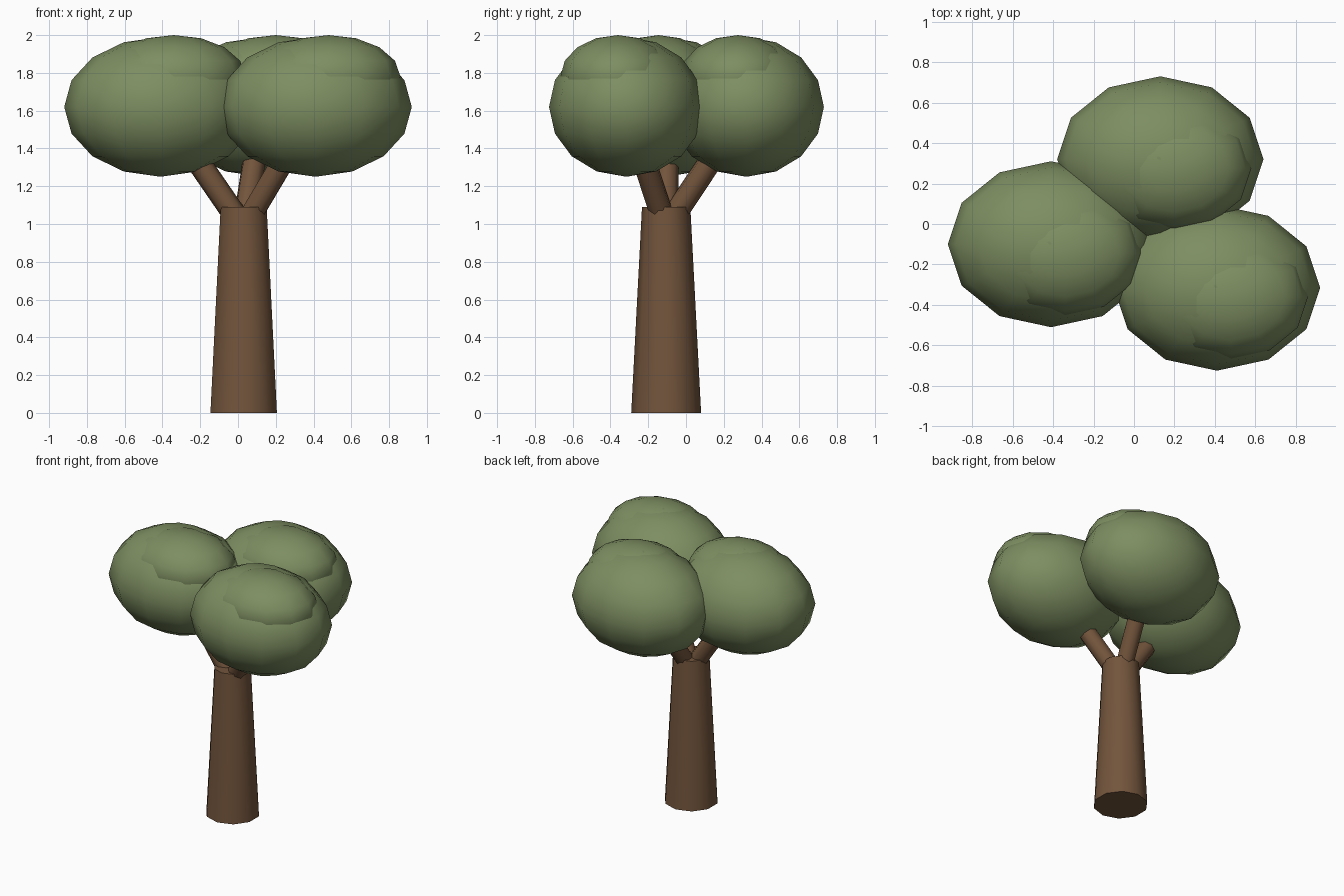
import bpy
import math
from mathutils import Vector

cube = bpy.data.objects.get("Cube")
if cube:
    bpy.data.objects.remove(cube, do_unlink=True)


def make_material(name, rgb):
    mat = bpy.data.materials.new(name)
    mat.use_nodes = True
    mat.diffuse_color = (*rgb, 1)
    mat.node_tree.nodes["Principled BSDF"].inputs["Base Color"].default_value = (*rgb, 1)
    return mat


bark = make_material("bark brown", (0.17, 0.09, 0.045))
leaf = make_material("leaf green", (0.205, 0.27, 0.12))


def finish(name, mat):
    obj = bpy.context.object
    obj.name = name
    obj.data.materials.append(mat)
    bpy.ops.object.shade_smooth_by_angle(angle=math.radians(50))
    return obj


def ellipsoid(name, centre, radii):
    bpy.ops.mesh.primitive_uv_sphere_add(segments=12, ring_count=8, radius=1, location=centre)
    bpy.context.object.scale = radii
    bpy.ops.object.transform_apply(location=False, rotation=False, scale=True)
    return finish(name, leaf)


# Tapered trunk
trunk_x, trunk_y, trunk_height = 0.03, -0.105, 1.09
bpy.ops.mesh.primitive_cone_add(vertices=10, radius1=0.185, radius2=0.128, depth=trunk_height,
                                location=(trunk_x, trunk_y, trunk_height / 2))
finish("trunk", bark)

# Three leaf clumps, each with a raised crown and a branch from the trunk
clumps = {"left": (0.41, -0.315), "right": (-0.41, -0.10), "back": (0.13, 0.32)}
fork = Vector((trunk_x, trunk_y, 0.98))
for side, (x, y) in clumps.items():
    centre = Vector((x, y, 1.62))
    ellipsoid(side + "_leaf_clump", centre, (0.51, 0.41, 0.37))
    ellipsoid(side + "_leaf_crown", centre + Vector((0.07, -0.045, 0.16)), (0.38, 0.305, 0.22))

    direction = centre - fork
    length = direction.length * 0.75
    bpy.ops.mesh.primitive_cylinder_add(vertices=8, radius=0.063, depth=length,
                                        location=fork + direction.normalized() * length / 2,
                                        rotation=direction.to_track_quat("Z", "Y").to_euler())
    finish(side + "_branch", bark)
